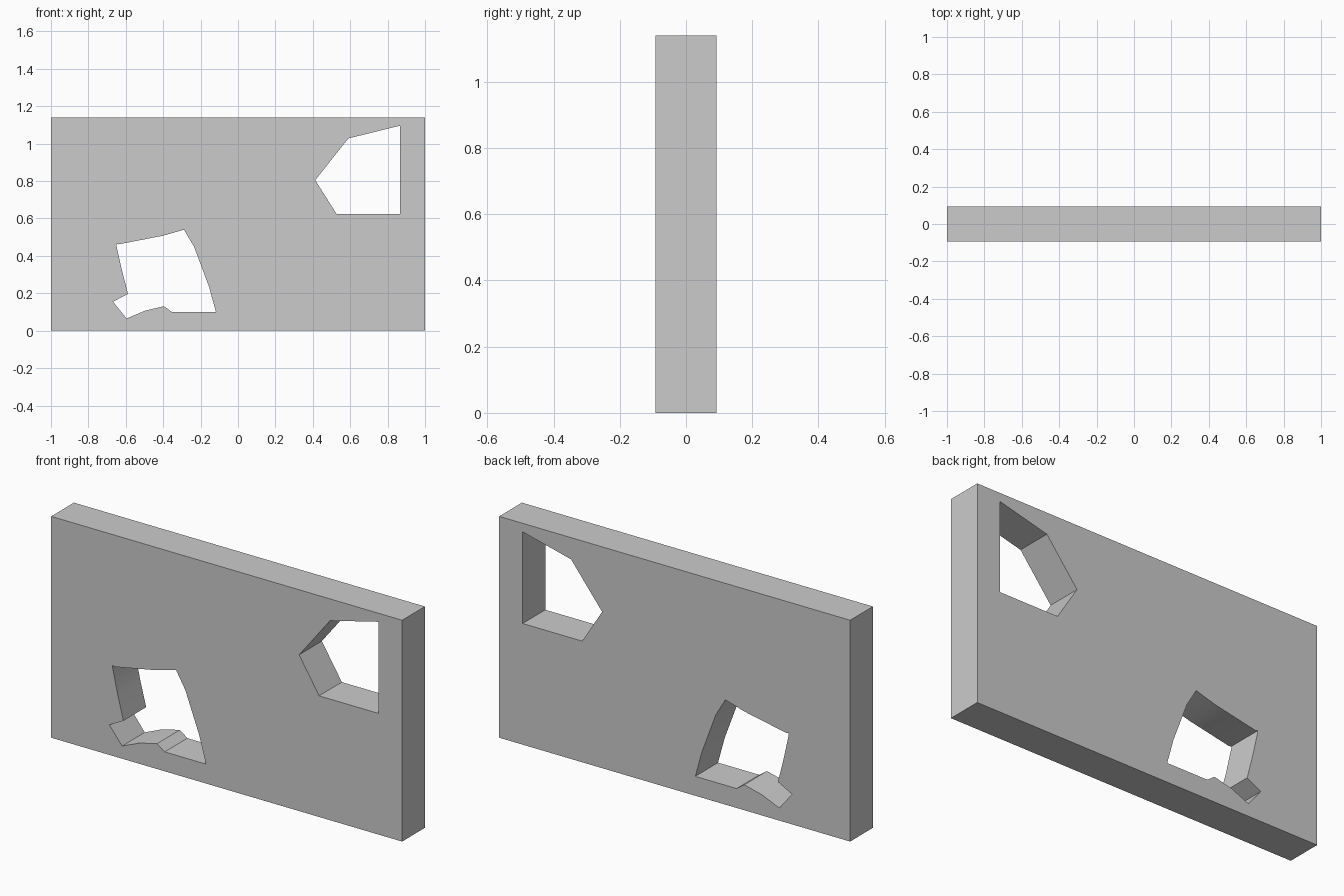
import bpy, bmesh, math

if "Cube" in bpy.data.objects:
    bpy.data.objects.remove(bpy.data.objects["Cube"])

HALF_DEPTH = 0.0925

# Outlines in the front plane (x, z)
outer = [(-1, 0), (1, 0), (1, 1.14), (-1, 1.14)]
window = [(.866, 1.096), (.59, 1.028), (.413, .805), (.527, .624), (.866, .624)]
breach = [(-.65, .465), (-.637, .462), (-.40, .508), (-.289, .54), (-.235, .449),
          (-.155, .235), (-.118, .10), (-.353, .10), (-.396, .131),
          (-.497, .107), (-.596, .065), (-.668, .155), (-.588, .197),
          (-.62, .32), (-.65, .455)]

# Wall slab: filled flat curve with two openings, given thickness
curve = bpy.data.curves.new("wall_profile", 'CURVE')
curve.dimensions = '2D'
curve.fill_mode = 'BOTH'
curve.extrude = HALF_DEPTH
for loop in (outer, window, breach):
    spline = curve.splines.new('POLY')
    spline.points.add(len(loop) - 1)
    for point, (x, z) in zip(spline.points, loop):
        point.co = (x, z, 0, 1)
    spline.use_cyclic_u = True

wall = bpy.data.objects.new("wall", curve)
bpy.context.collection.objects.link(wall)
wall.rotation_euler.x = math.pi / 2
bpy.context.view_layer.objects.active = wall
wall.select_set(True)
bpy.ops.object.convert(target='MESH')
wall = bpy.context.object
bpy.ops.object.transform_apply(location=False, rotation=True, scale=False)

# Weld rims to the faces and tidy the normals
bm = bmesh.new()
bm.from_mesh(wall.data)
bmesh.ops.remove_doubles(bm, verts=bm.verts, dist=0.0005)
bmesh.ops.recalc_face_normals(bm, faces=bm.faces)
bm.to_mesh(wall.data)
bm.free()
bpy.ops.object.shade_smooth_by_angle(angle=math.radians(30))
